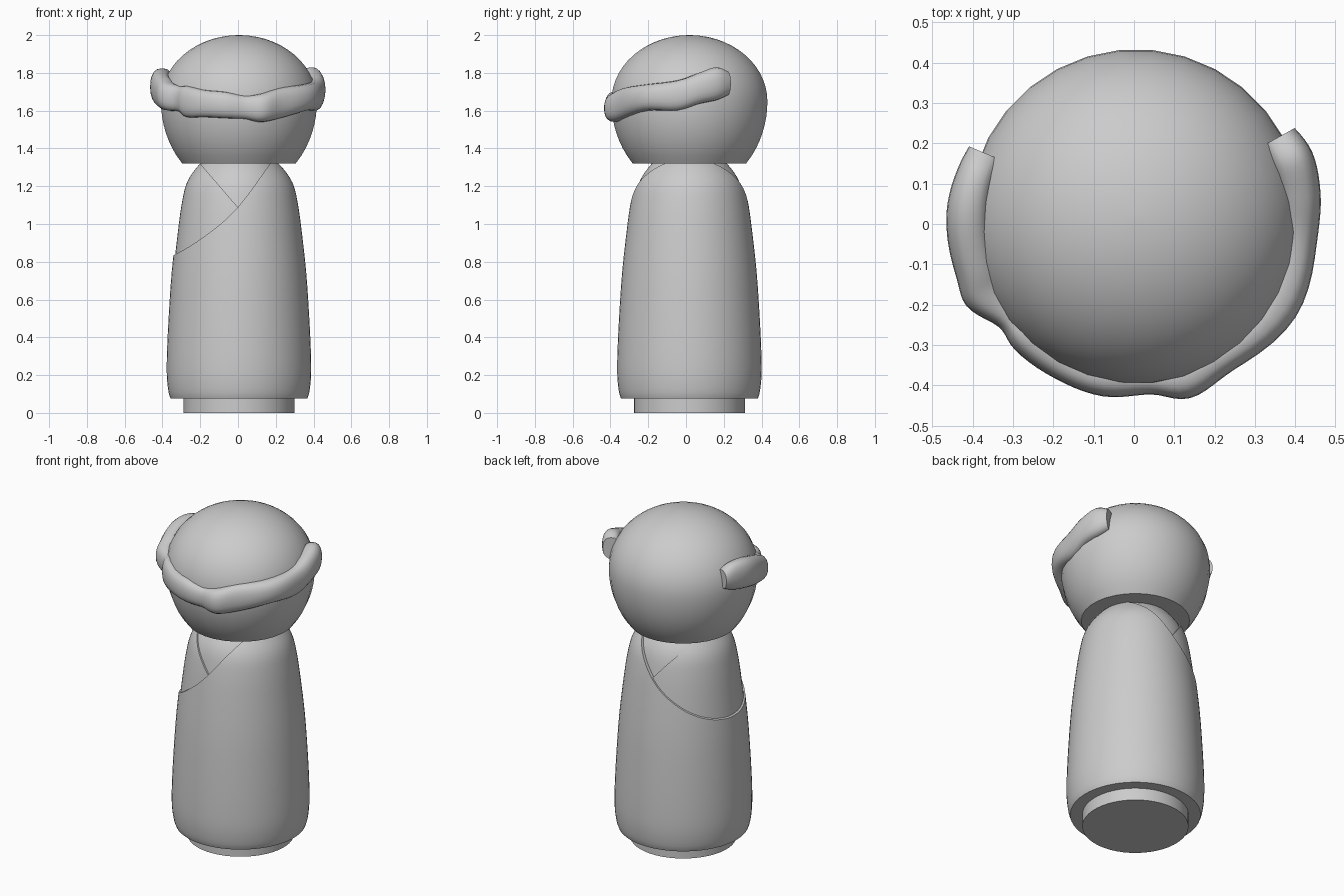
import bpy, bmesh, math

if "Cube" in bpy.data.objects:
    bpy.data.objects.remove(bpy.data.objects["Cube"])

CX, CY = 0.005, 0.018   # axis of the body and head


def make(name, verts, faces):
    mesh = bpy.data.meshes.new(name)
    mesh.from_pydata(verts, [], faces)
    bm = bmesh.new()
    bm.from_mesh(mesh)
    bmesh.ops.recalc_face_normals(bm, faces=bm.faces)
    bm.to_mesh(mesh)
    bm.free()
    ob = bpy.data.objects.new(name, mesh)
    bpy.context.collection.objects.link(ob)
    return ob


def smooth(ob, angle=35):
    bpy.ops.object.select_all(action='DESELECT')
    ob.select_set(True)
    bpy.context.view_layer.objects.active = ob
    bpy.ops.object.shade_smooth_by_angle(angle=math.radians(angle))


def tube(name, rings):
    """Join closed rings of equal size, capping both ends."""
    n = len(rings[0])
    verts = [v for ring in rings for v in ring]
    faces = [(i * n + j, i * n + (j + 1) % n, (i + 1) * n + (j + 1) % n, (i + 1) * n + j)
             for i in range(len(rings) - 1) for j in range(n)]
    faces += [tuple(range(n)), tuple(range(len(verts) - n, len(verts)))]
    return make(name, verts, faces)


def lathe(name, profile, n=48):
    return tube(name, [[(CX + r * math.cos(2 * math.pi * (j + .5) / n),
                         CY + r * math.sin(2 * math.pi * (j + .5) / n), z)
                        for j in range(n)] for r, z in profile])


def spline(rows, steps):
    """Catmull-Rom through rows of numbers."""
    out = []
    for i in range(len(rows) - 1):
        p = [rows[max(0, min(len(rows) - 1, i + k))] for k in (-1, 0, 1, 2)]
        for s in range(steps):
            t = s / steps
            out.append([b + .5 * t * (c - a + t * (2 * a - 5 * b + 4 * c - d
                        + t * (3 * (b - c) + d - a))) for a, b, c, d in zip(*p)])
    return out + [list(rows[-1])]


def cut_through(ob, outline):
    """Cut an x-z outline right through the object along y."""
    cutter = tube("cutter", [[(x, y, z) for x, z in outline] for y in (-1, 1)])
    cutter.hide_render = True
    mod = ob.modifiers.new("cut", 'BOOLEAN')
    mod.operation, mod.solver, mod.object = 'DIFFERENCE', 'EXACT', cutter
    bpy.context.view_layer.objects.active = ob
    bpy.ops.object.modifier_apply(modifier=mod.name)
    bpy.data.objects.remove(cutter)


# base disc
smooth(lathe("base", [(.295, 0), (.295, .1)]))

# robe in three nested layers, each slightly thinner than the last
PROFILE = spline([(.362, .075), (.373, .11), (.382, .19), (.382, .3), (.373, .5), (.356, .75),
                  (.328, 1.0), (.31, 1.12), (.291, 1.2), (.26, 1.26), (.205, 1.325), (.15, 1.36)], 3)


def robe_layer(name, inset):
    return lathe(name, [(r - inset, z + inset * .5) for r, z in PROFILE], 64)


outer = robe_layer("outer_robe", 0)
wrap_edge = spline([(.3, 1.51), (.17, 1.32), (0, 1.09), (-.15, .955), (-.33, .84), (-.6, .72)], 5)
cut_through(outer, wrap_edge + [[-.6, 1.6], [.3, 1.6]])
smooth(outer)

inner = robe_layer("inner_robe", .01)
cut_through(inner, [(-.3, 1.435), (.05, 1.03), (.5, 1.03), (.5, 1.5), (-.3, 1.5)])
smooth(inner)

smooth(robe_layer("neck", .022))

# head: flattened dome above, longer and cut flat below
head = [(.415 * math.sqrt(1 - (.33 / .48 * k / 8) ** 2), 1.65 - .33 * k / 8) for k in range(8, 0, -1)]
head += [(.415 * math.cos(a), 1.65 + .35 * math.sin(a))
         for a in [math.radians(89 * k / 14) for k in range(15)]]
smooth(lathe("head", head, 32))

# lumpy headband: angle from front, outer radius, lower z, upper z
BAND = [(-113, .446, 1.68, 1.79), (-105, .455, 1.66, 1.82), (-91, .467, 1.64, 1.82),
        (-72, .467, 1.61, 1.78), (-62, .472, 1.60, 1.75), (-51, .434, 1.595, 1.73),
        (-42, .444, 1.565, 1.73), (-26, .447, 1.565, 1.71), (-10, .452, 1.56, 1.70),
        (5, .442, 1.555, 1.68), (17, .470, 1.54, 1.69), (33, .452, 1.56, 1.72),
        (58, .470, 1.60, 1.74), (81, .456, 1.60, 1.76), (97, .464, 1.635, 1.80),
        (110, .468, 1.655, 1.83), (119, .453, 1.68, 1.81)]
rings = []
for deg, r_out, lo, hi in spline(BAND, 5):
    a, r_in, ring = math.radians(deg), .355, []
    for j in range(20):
        t = 2 * math.pi * j / 20
        c, s = math.cos(t), math.sin(t)
        r = (r_out + r_in) / 2 + (r_out - r_in) / 2 * math.copysign(abs(c) ** .8, c)
        z = (lo + hi) / 2 + (hi - lo) / 2 * math.copysign(abs(s) ** .9, s)
        ring.append((CX - .003 + r * math.sin(a), CY - r * math.cos(a), z))
    rings.append(ring)
smooth(tube("headband", rings), 50)
